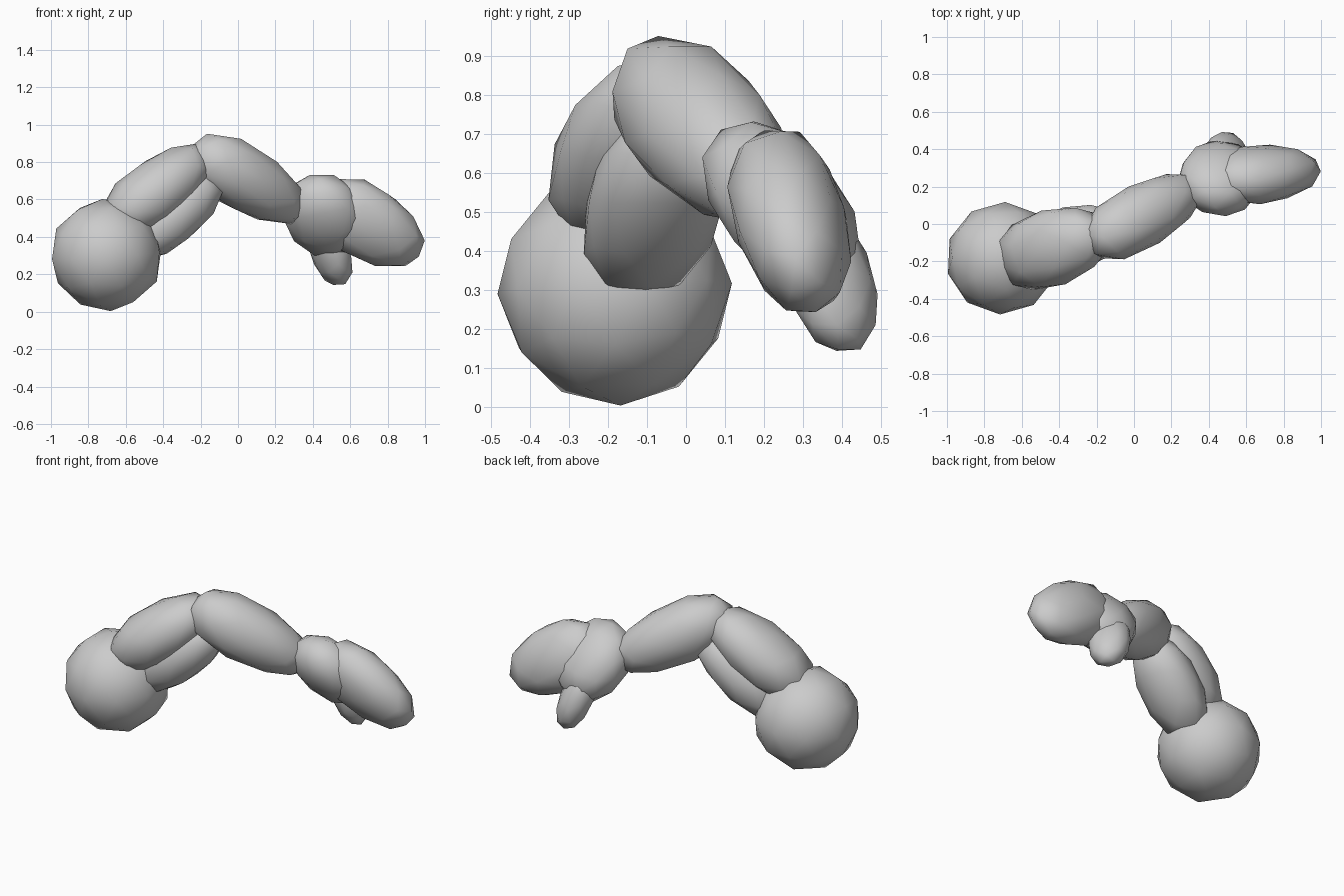
import bpy
from mathutils import Vector, Matrix

if "Cube" in bpy.data.objects:
    bpy.data.objects.remove(bpy.data.objects["Cube"], do_unlink=True)

# One plain grey for the whole limb
grey = bpy.data.materials.new("plain_grey")
grey.use_nodes = True
colour = (0.6, 0.6, 0.6, 1.0)
grey.diffuse_color = colour
grey.node_tree.nodes["Principled BSDF"].inputs["Base Color"].default_value = colour


def blob(name, center, axis, radii, side=None, taper=0.0, power=2.3):
    """Low-poly ellipsoid: radii run along axis, side and their cross product.
    Taper slims the far end; a power above 2 makes it blunter."""
    d = Vector(axis).normalized()
    s = Vector(side) if side else Vector((0, 0, 1)).cross(d)
    s = (s - d * s.dot(d)).normalized()
    u = d.cross(s)
    basis = Matrix((d, s, u)).transposed() @ Matrix.Diagonal(radii)
    bpy.ops.mesh.primitive_ico_sphere_add(subdivisions=2, radius=1)
    ob = bpy.context.object
    ob.name = name
    ob.data.name = name
    for v in ob.data.vertices:
        p = v.co / sum(abs(c) ** power for c in v.co) ** (1 / power)
        slim = 1 - taper * p.x
        v.co = basis @ Vector((p.x, p.y * slim, p.z * slim))
    ob.location = center
    ob.data.materials.append(grey)
    bpy.ops.object.shade_smooth()


# Shoulder ball
blob("shoulder", (-0.703, -0.183, 0.303), (0.3, 0.2, 0.9), (0.3, 0.3, 0.305), power=2)

# Upper arm: front muscle and the smaller one beneath it
blob("upper_arm_front", (-0.43, -0.125, 0.655), (0.77, 0.25, 0.577), (0.35, 0.207, 0.162),
     taper=0.08)
blob("upper_arm_back", (-0.335, -0.08, 0.525), (0.72, 0.2, 0.66), (0.325, 0.175, 0.147))

# Forearm
blob("forearm", (0.055, 0.05, 0.7), (0.775, 0.426, -0.465), (0.385, 0.172, 0.172), taper=0.14)

# Hand: palm, finger mitt and thumb
blob("palm", (0.462, 0.245, 0.515), (0.35, 0.5, -0.7), (0.25, 0.22, 0.15),
     side=(0.9, -0.36, 0.2))
blob("fingers", (0.7, 0.27, 0.467), (0.86, 0.12, -0.51), (0.325, 0.143, 0.2),
     side=(0.03, 0.94, 0.33), taper=0.12)
blob("thumb", (0.49, 0.37, 0.325), (0.3, 0.25, -0.9), (0.2, 0.12, 0.09))
